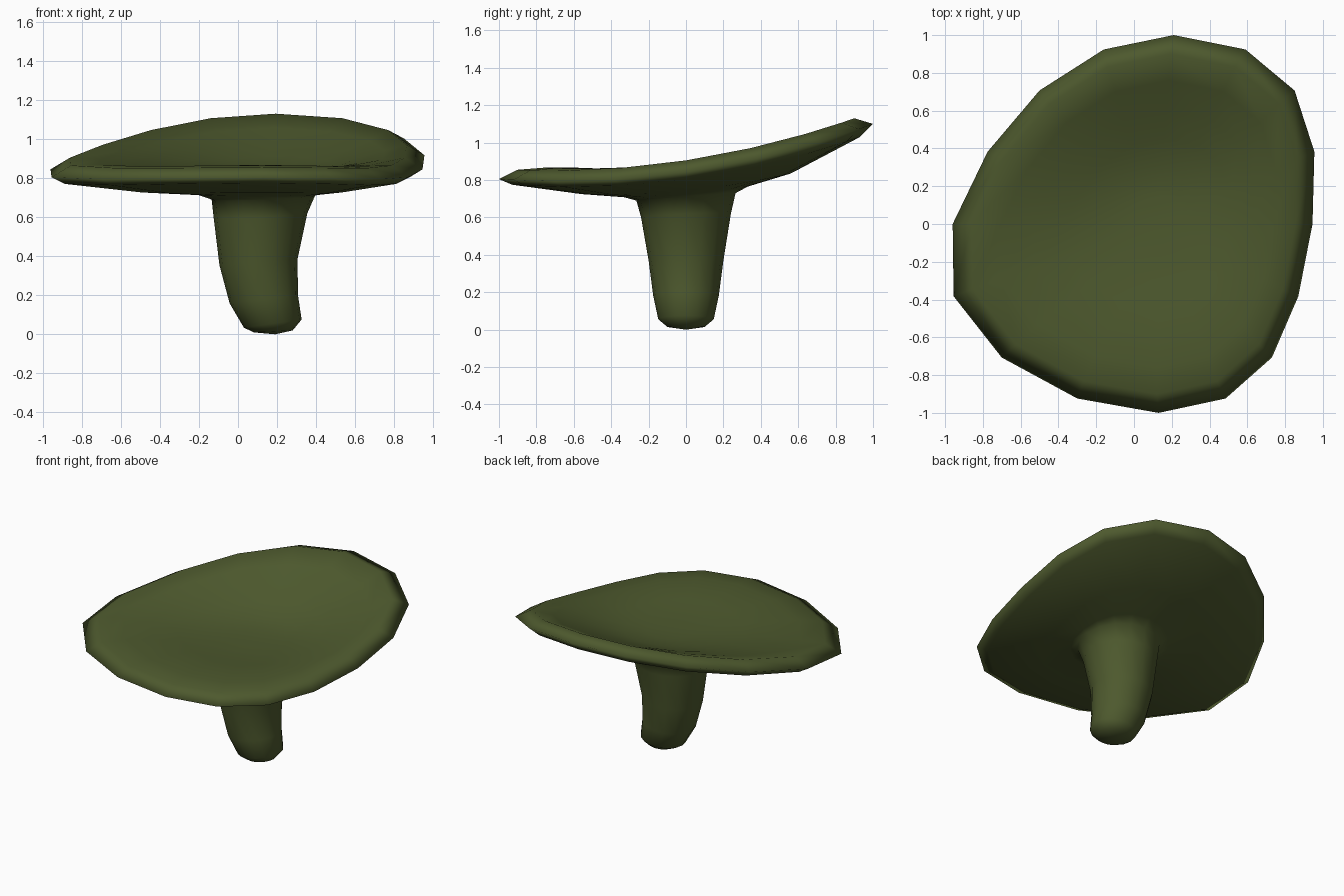
import bpy, bmesh, math

N = 16
# x position of the cap rim at each of the 16 angles (y follows the sine)
RIM_X = [0.945, 0.955, 0.85, 0.59, 0.21, -0.16, -0.50, -0.775,
         -0.96, -0.955, -0.70, -0.30, 0.13, 0.485, 0.73, 0.87]

# rings from cap centre, over the rim, down the stem:
# radius, centre x, rim-shape blend, z at front / side / back, tilt along x
RINGS = [
    (0.15, 0.13, 0.4, 0.832, 0.832, 0.834, 0),
    (0.30, 0.13, 0.7, 0.837, 0.839, 0.855, 0),
    (0.45, 0.13, 0.9, 0.853, 0.856, 0.91, 0),
    (0.60, 0.12, 1.0, 0.867, 0.878, 0.98, 0),
    (0.76, 0.10, 1.0, 0.866, 0.895, 1.057, 0),
    (0.90, 0.04, 1.0, 0.855, 0.905, 1.13, 0),
    (1.00, 0.00, 1.0, 0.805, 0.845, 1.10, 0),
    (0.93, 0.02, 1.0, 0.775, 0.805, 1.03, 0),
    (0.56, 0.10, 1.0, 0.725, 0.742, 0.835, 0),
    (0.33, 0.13, 0.5, 0.708, 0.722, 0.765, 0),
    (0.265, 0.13, 0.0, 0.69, 0.70, 0.73, 0.04),
    (0.24, 0.115, 0.0, 0.60, 0.61, 0.62, 0.04),
    (0.20, 0.105, 0.0, 0.37, 0.37, 0.37, 0.08),
    (0.175, 0.132, 0.0, 0.18, 0.18, 0.18, 0.12),
    (0.148, 0.178, 0.0, 0.055, 0.055, 0.055, 0.14),
    (0.10, 0.18, 0.0, 0.015, 0.015, 0.015, 0.05),
]

bm = bmesh.new()


def ring(r, cx, t, zf, zs, zb, tilt):
    verts = []
    for k in range(N):
        a = 2 * math.pi * k / N
        c, s = math.cos(a), math.sin(a)
        round_x = cx + r * c
        rim_x = cx + r * (RIM_X[k] - cx)
        x = round_x + t * (rim_x - round_x)
        z = zs + s * (zb - zf) / 2 + s * s * ((zb + zf) / 2 - zs) + tilt * r * c
        verts.append(bm.verts.new((x, r * s, z)))
    return verts


# skin the rings and close both ends
loops = [ring(*p) for p in RINGS]
for a, b in zip(loops, loops[1:]):
    for k in range(N):
        j = (k + 1) % N
        bm.faces.new((a[k], b[k], b[j], a[j]))
for loop, tip in ((loops[0], (0.13, 0, 0.83)), (loops[-1], (0.19, 0, 0.0))):
    centre = bm.verts.new(tip)
    for k in range(N):
        bm.faces.new((centre, loop[k], loop[(k + 1) % N]))
bmesh.ops.recalc_face_normals(bm, faces=bm.faces[:])
for f in bm.faces:
    f.smooth = True

mesh = bpy.data.meshes.new("mushroom")
bm.to_mesh(mesh)
bm.free()
mushroom = bpy.data.objects.new("mushroom", mesh)
bpy.context.collection.objects.link(mushroom)

# moss green
green = bpy.data.materials.new("moss_green")
green.diffuse_color = (0.075, 0.10, 0.027, 1)
mesh.materials.append(green)
